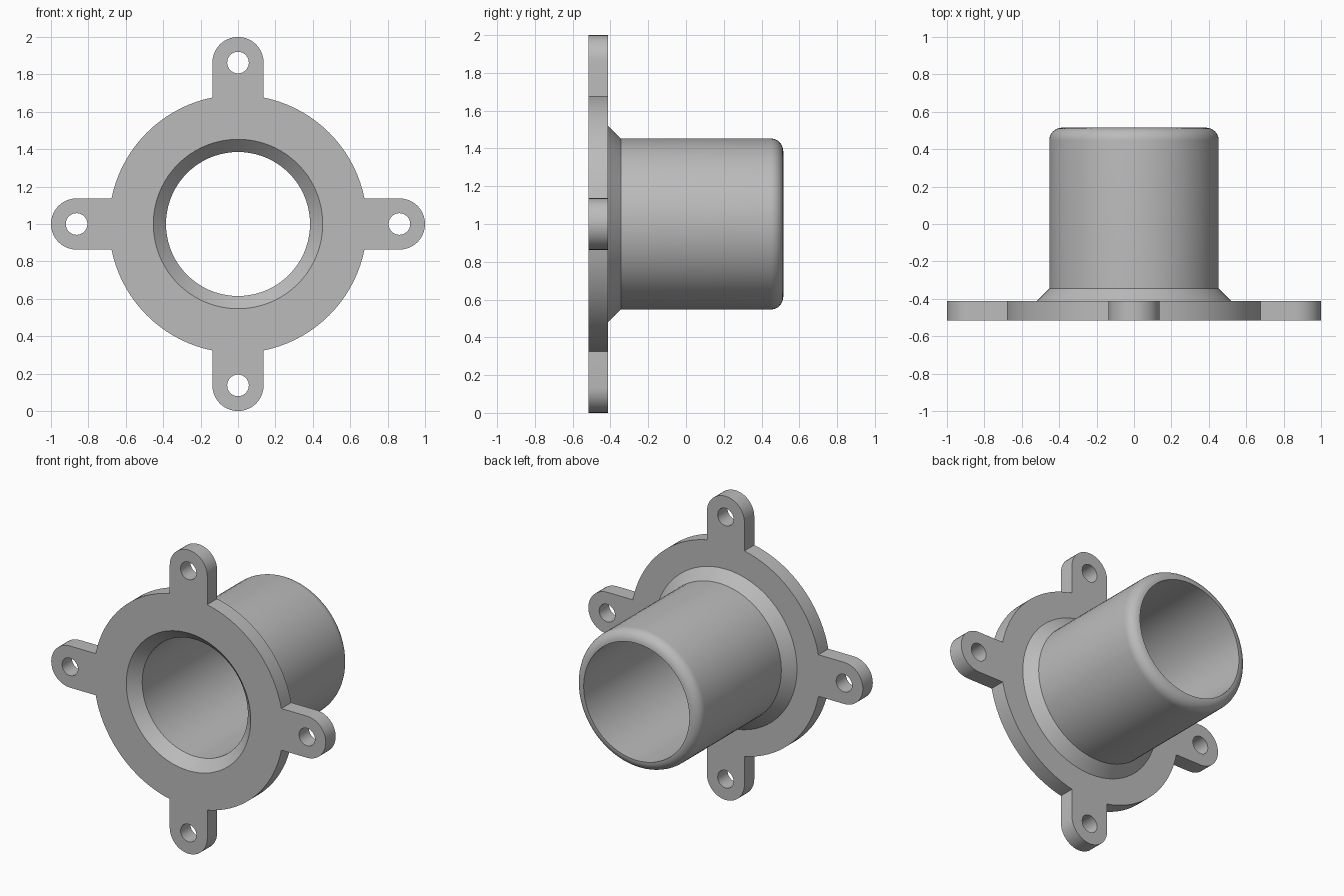
import bpy
import bmesh
from math import sin, cos, pi, asin, sqrt
from mathutils import Vector

cube = bpy.data.objects.get("Cube")
if cube:
    bpy.data.objects.remove(cube, do_unlink=True)

# Main dimensions
FRONT, PLATE_BACK, END = -0.515, -0.412, 0.515
FLANGE_R, TUBE_R, BORE_R, COLLAR_R = 0.69, 0.453, 0.385, 0.52
LUG_R, LUG_AT, HOLE_R = 0.137, 0.863, 0.058
FILLET = TUBE_R - BORE_R
SEGMENTS = 72
AXIS_Z = 1.0


def arc(cx, cz, r, start, end, steps):
    """Points along an arc, both ends included."""
    return [(cx + r * cos(start + (end - start) * i / steps),
             cz + r * sin(start + (end - start) * i / steps)) for i in range(steps + 1)]


def circle(cx, cz, r, steps):
    return arc(cx, cz, r, 0, 2 * pi, steps)[:-1]


def add_loop(bm, points, y):
    verts = [bm.verts.new((x, y, AXIS_Z + z)) for x, z in points]
    edges = [bm.edges.new((v, verts[i - 1])) for i, v in enumerate(verts)]
    return verts, edges


def bridge(bm, a, b):
    for i in range(len(a)):
        bm.faces.new((a[i - 1], a[i], b[i], b[i - 1]))


# Flange outline: disc arcs alternating with four rounded lugs
outline, bolt_holes = [], []
half = asin(LUG_R / FLANGE_R)
for k in range(4):
    turn = k * pi / 2
    cx, cz = LUG_AT * cos(turn), LUG_AT * sin(turn)
    outline += arc(cx, cz, LUG_R, turn - pi / 2, turn + pi / 2, 20)
    outline += arc(0, 0, FLANGE_R, turn + half, turn + pi / 2 - half, 18)
    bolt_holes.append(circle(cx, cz, HOLE_R, 24))

bm = bmesh.new()

# Flange front and back faces, with matching side walls
sides = []
for y, ring_r, facing in ((FRONT, TUBE_R, -1), (PLATE_BACK, COLLAR_R, 1)):
    loops = [add_loop(bm, pts, y) for pts in [outline] + bolt_holes]
    ring = add_loop(bm, circle(0, 0, ring_r, SEGMENTS), y)
    edges = [e for _, es in loops + [ring] for e in es]
    bmesh.ops.triangle_fill(bm, use_beauty=True, edges=edges, normal=Vector((0, facing, 0)))
    sides.append([verts for verts, _ in loops])
for front_loop, back_loop in zip(*sides):
    bridge(bm, front_loop, back_loop)

# Tube: front chamfer, bore, rounded rear rim, outer wall, sloped collar
profile = [(TUBE_R, FRONT), (BORE_R, FRONT + FILLET), (BORE_R, END)]
profile += arc(BORE_R, END - FILLET, FILLET, pi / 2, 0, 8)[1:]
profile += [(TUBE_R, -0.345), (COLLAR_R, PLATE_BACK)]
rings = [[bm.verts.new((x, y, AXIS_Z + z)) for x, z in circle(0, 0, r, SEGMENTS)]
         for r, y in profile]
for a, b in zip(rings, rings[1:]):
    bridge(bm, a, b)

# Weld the tube to the flange
bmesh.ops.remove_doubles(bm, verts=bm.verts[:], dist=0.0001)
bmesh.ops.recalc_face_normals(bm, faces=bm.faces[:])
mesh = bpy.data.meshes.new("flanged_sleeve")
bm.to_mesh(mesh)
bm.free()

sleeve = bpy.data.objects.new("flanged_sleeve", mesh)
bpy.context.collection.objects.link(sleeve)

# Plain grey
grey = bpy.data.materials.new("plain_grey")
grey.use_nodes = True
colour = (0.5, 0.5, 0.5, 1.0)
grey.diffuse_color = colour
grey.node_tree.nodes["Principled BSDF"].inputs["Base Color"].default_value = colour
mesh.materials.append(grey)

bpy.ops.object.select_all(action="DESELECT")
sleeve.select_set(True)
bpy.context.view_layer.objects.active = sleeve
bpy.ops.object.shade_smooth_by_angle(angle=pi / 6)
